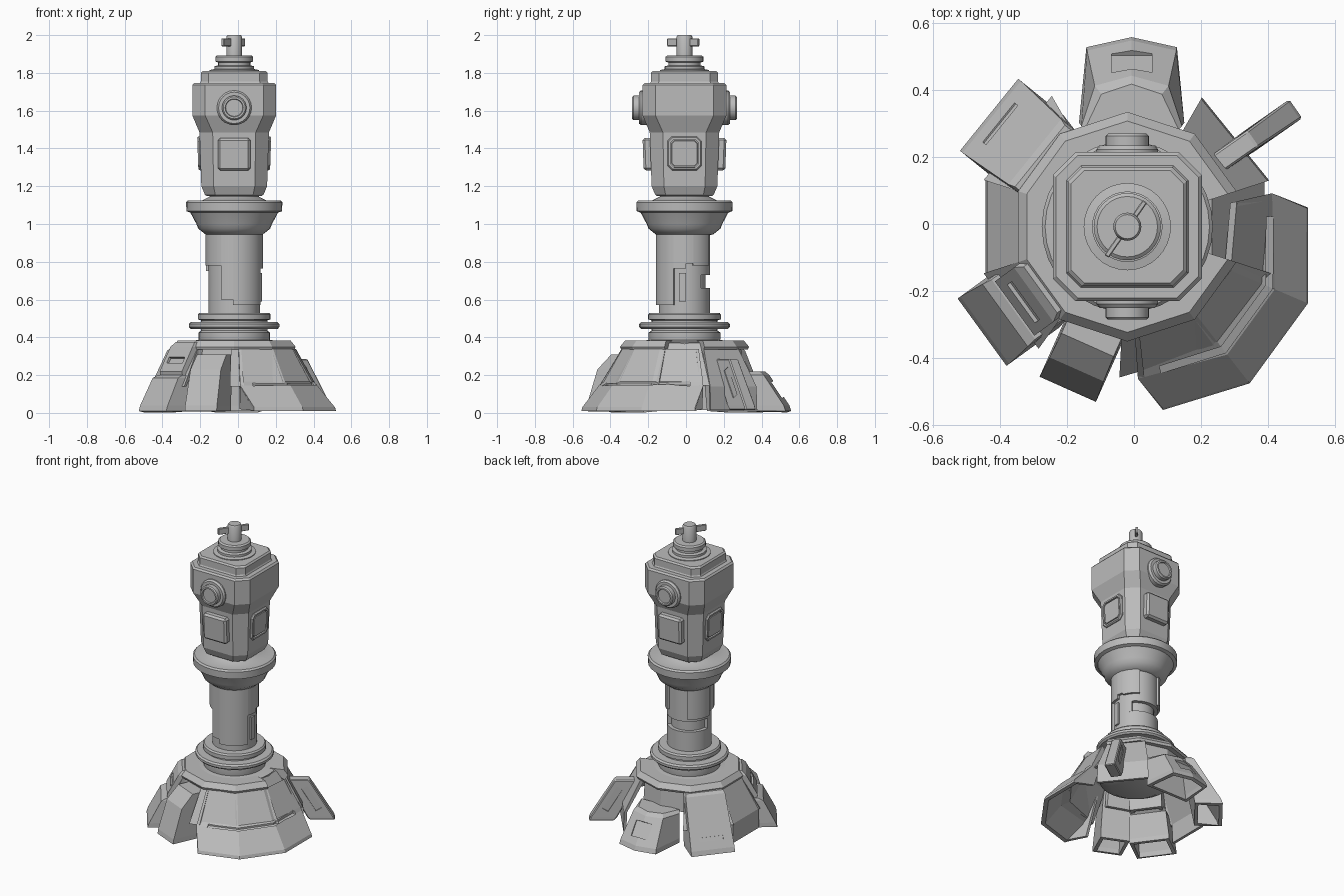
import bpy, bmesh, math
from mathutils import Matrix

if "Cube" in bpy.data.objects:
    bpy.data.objects.remove(bpy.data.objects["Cube"])

CX, CY = -0.02, -0.008          # axis of the tower
mat = bpy.data.materials.new("plain grey")
mat.diffuse_color = (0.5, 0.5, 0.5, 1)
mat.use_nodes = True
mat.node_tree.nodes["Principled BSDF"].inputs["Base Color"].default_value = mat.diffuse_color


def frame(deg=0):
    """Local frame on the axis: x points outward, y sideways."""
    return Matrix.Translation((CX, CY, 0)) @ Matrix.Rotation(math.radians(deg), 4, 'Z')


def make(name, bm, M, smooth=False, bevel=0):
    bmesh.ops.recalc_face_normals(bm, faces=bm.faces)
    me = bpy.data.meshes.new(name)
    bm.to_mesh(me)
    bm.free()
    me.transform(M)
    me.materials.append(mat)
    ob = bpy.data.objects.new(name, me)
    bpy.context.collection.objects.link(ob)
    if smooth:
        bpy.ops.object.select_all(action='DESELECT')
        ob.select_set(True)
        bpy.context.view_layer.objects.active = ob
        bpy.ops.object.shade_smooth_by_angle(angle=math.radians(35))
    if bevel:
        b = ob.modifiers.new("bevel", 'BEVEL')
        b.width, b.segments, b.limit_method = bevel, 1, 'ANGLE'
    return ob


def loft(name, rings, M, bottom=True, **kw):
    """Skin a stack of (z, outline) rings."""
    bm = bmesh.new()
    vs = [[bm.verts.new((x, y, z)) for x, y in pts] for z, pts in rings]
    n = len(vs[0])
    for a, b in zip(vs, vs[1:]):
        for i in range(n):
            j = (i + 1) % n
            bm.faces.new((a[i], a[j], b[j], b[i]))
    if bottom:
        bm.faces.new(vs[0])
    bm.faces.new(vs[-1])
    return make(name, bm, M, **kw)


def lathe(name, prof, n=32, M=None, **kw):
    circ = [(math.cos(2 * math.pi * i / n), math.sin(2 * math.pi * i / n)) for i in range(n)]
    return loft(name, [(z, [(r * c, r * s) for c, s in circ]) for r, z in prof],
                M or frame(), smooth=True, **kw)


def sector(name, angles, prof, scale=None, lean=0, **kw):
    """Sweep a closed (radius, z) outline through angles; scale moves the rim, lean widens the top."""
    bm = bmesh.new()
    full = angles[-1] - angles[0] == 360
    cuts = angles[:-1] if full else angles
    vs = []
    for i, a in enumerate(cuts):
        side = -lean if i == 0 else lean if i == len(cuts) - 1 else 0
        row = []
        for r, z in prof:
            t = math.radians(a + (side if r < 0.5 else 0))
            k = scale[i] if scale and r > 0.44 else 1
            row.append(bm.verts.new((k * r * math.cos(t), k * r * math.sin(t), z)))
        vs.append(row)
    n = len(prof)
    for a, b in zip(vs, vs[1:] + (vs[:1] if full else [])):
        for i in range(n):
            j = (i + 1) % n
            bm.faces.new((a[i], a[j], b[j], b[i]))
    if not full:
        bm.faces.new(vs[0])
        bm.faces.new(vs[-1])
    return make(name, bm, frame(), **kw)


def box(name, size, M, **kw):
    bm = bmesh.new()
    bmesh.ops.create_cube(bm, size=1, matrix=Matrix.Diagonal((*size, 1)))
    return make(name, bm, M, **kw)


def cut(ob, cutter):
    m = ob.modifiers.new("cut", 'BOOLEAN')
    m.operation, m.object, m.solver = 'DIFFERENCE', cutter, 'EXACT'
    cutter.hide_render = True
    cutter.hide_viewport = True


def block(name, deg, rings, bulge=0.0, side=0.0):
    """Hollow foot block, rings are (z, inner, outer, inner half width, outer half width)."""
    out = [(z, [(i, side - wi), (o, side - wo), (o + bulge, side), (o, side + wo), (i, side + wi)])
           for z, i, o, wi, wo in rings]
    ob = loft(name, out, frame(deg), bottom=False)
    s = ob.modifiers.new("wall", 'SOLIDIFY')
    s.thickness, s.offset, s.use_even_offset = 0.022, -1, True
    return ob


def slot(ob, deg, r, z, size, slope, side=0):
    """Cut a shallow slot in a face leaning back by slope degrees."""
    M = frame(deg) @ Matrix.Translation((r, side, z)) @ Matrix.Rotation(math.radians(-slope), 4, 'Y')
    cut(ob, box(ob.name + "_slot_cutter", size, M))


def arc(a, b, step=7.5):
    n = max(1, round((b - a) / step))
    return [a + (b - a) * i / n for i in range(n + 1)]


# base: faceted skirt plates, inner walls between them, lip and core
DECA = [18 + 36 * i for i in range(11)]
SKIRT = [(0.26, 0.375), (0.33, 0.34), (0.45, 0.14), (0.43, 0.14), (0.31, 0.32), (0.24, 0.35)]
LONG = [(0.26, 0.375), (0.33, 0.34), (0.44, 0.14), (0.445, 0.015), (0.425, 0.015), (0.42, 0.14),
        (0.31, 0.32), (0.24, 0.35)]
WALL = [(0.27, 0.36), (0.3, 0.34), (0.31, 0.2), (0.29, 0.2), (0.27, 0.33)]
sector("skirt_back_left", [120, 162], SKIRT)
sector("skirt_front_left", [198, 234], SKIRT)
sector("skirt_front", [267, 306, 342], SKIRT)
sector("skirt_back_right", [18, 60], LONG)
sector("skirt_left", [162, 198], LONG)
sector("back_wall", [60, 90, 120], WALL)
sector("front_wall", [234, 267], WALL)
sector("skirt_right", [-18, 18], [(0.25, 0.375), (0.265, 0.37), (0.43, 0.145), (0.41, 0.145), (0.24, 0.35)])
sector("skirt_lip", DECA[:10], [(0.2, 0.382), (0.315, 0.382), (0.342, 0.35), (0.335, 0.335), (0.2, 0.335)])
lathe("base_core", [(0.15, 0.2), (0.22, 0.24), (0.255, 0.34), (0.255, 0.375), (0.2, 0.385)])

# large front right shield with end walls and a slit running along its ledge
SH = [-79, -52, -23, 6]
WIDE = [0.963, 1.025, 1.012, 0.938]
shield = sector("shield", SH, [(0.578, 0.01), (0.572, 0.03), (0.472, 0.145), (0.435, 0.165), (0.335, 0.338),
                               (0.315, 0.32), (0.41, 0.145), (0.455, 0.125), (0.55, 0.01)], WIDE, lean=7)
cut(shield, sector("shield_slit_cutter", [-77, -52, -23, 4],
                   [(0.465, 0.17), (0.465, 0.138), (0.443, 0.147), (0.443, 0.18)], WIDE))
for name, a, lean, k in (("front", -79, -7, 0.963), ("right", 6, 7, 0.938)):
    END = [(0.57, 0.012), (0.47, 0.143), (0.335, 0.335), (0.32, 0.3), (0.42, 0.02)]
    bm = bmesh.new()
    rows = []
    for inward in (0, 2.5 if a < 0 else -2.5):
        rows.append([bm.verts.new(Matrix.Rotation(math.radians(a + inward + (lean if r < 0.5 else 0)), 3, 'Z').col[0]
                                  * (k * r if r > 0.44 else r)) for r, z in END])
        for v, (r, z) in zip(rows[-1], END):
            v.co.z = z
        bm.faces.new(rows[-1])
    for i in range(5):
        j = (i + 1) % 5
        bm.faces.new((rows[0][i], rows[0][j], rows[1][j], rows[1][i]))
    make("shield_%s_end" % name, bm, frame())

# foot blocks around the skirt
back = block("back_foot", 90, [(0.01, 0.31, 0.535, 0.157, 0.135), (0.04, 0.31, 0.525, 0.157, 0.133),
                               (0.2, 0.3, 0.42, 0.15, 0.11), (0.22, 0.29, 0.395, 0.14, 0.09)], 0.03, -0.013)
slot(back, 90, 0.495, 0.125, (0.03, 0.12, 0.1), 34, -0.013)
left = block("back_left_foot", 141, [(0.01, 0.36, 0.53, 0.138, 0.138), (0.04, 0.355, 0.52, 0.138, 0.138),
                                     (0.33, 0.3, 0.355, 0.125, 0.125), (0.345, 0.29, 0.335, 0.118, 0.118)])
slot(left, 141, 0.492, 0.1, (0.022, 0.15, 0.025), 30)
block("front_left_foot", 216, [(0.01, 0.34, 0.535, 0.124, 0.124), (0.04, 0.34, 0.525, 0.124, 0.124),
                               (0.185, 0.3, 0.45, 0.115, 0.115), (0.2, 0.28, 0.42, 0.11, 0.11)])
head_box = block("front_left_box", 216, [(0.19, 0.25, 0.41, 0.1, 0.1), (0.22, 0.25, 0.415, 0.1, 0.1),
                                         (0.35, 0.24, 0.345, 0.1, 0.1), (0.375, 0.24, 0.32, 0.085, 0.085)])
slot(head_box, 216, 0.384, 0.28, (0.028, 0.14, 0.035), 28)
block("front_foot", 246, [(0.01, 0.33, 0.515, 0.092, 0.092), (0.04, 0.33, 0.51, 0.092, 0.092),
                          (0.23, 0.3, 0.45, 0.088, 0.088), (0.31, 0.28, 0.37, 0.085, 0.085)], side=0.035)

# side fin with slits on both faces
fin = loft("side_fin", [(z, [(i, -w), (o, -w), (o, w), (i, w)]) for z, i, o, w in
                        [(0.015, 0.46, 0.615, 0.034), (0.04, 0.44, 0.605, 0.034), (0.285, 0.31, 0.455, 0.03)]],
           frame(35), bevel=0.006)
for s in (-1, 1):
    slot(fin, 35, 0.47, 0.16, (0.04, 0.03, 0.17), 31, s * 0.042)

# rings at the foot of the column
lathe("lower_collar", [(0.185, 0.37), (0.19, 0.39), (0.19, 0.425), (0.175, 0.435), (0.175, 0.455)])
lathe("wide_ring", [(0.19, 0.445), (0.23, 0.445), (0.24, 0.455), (0.24, 0.47), (0.23, 0.48), (0.18, 0.48)])
lathe("upper_collar", [(0.175, 0.47), (0.175, 0.49), (0.193, 0.495), (0.193, 0.52), (0.185, 0.53), (0.14, 0.53)])

# column with a groove at the back and a raised shell whose lower edge steps up and down
lathe("column", [(0.112, 0.5), (0.112, 0.96)])
SHELL = [(0, 360, 0.5, 0.66, 0.136), (0, 360, 0.73, 0.96, 0.136), (180, 400, 0.655, 0.735, 0.136),
         (18, 60, 0.78, 0.945, 0.15), (120, 180, 0.75, 0.945, 0.15), (180, 243, 0.78, 0.945, 0.152),
         (243, 268, 0.6, 0.945, 0.152), (268, 337, 0.57, 0.945, 0.152), (337, 363, 0.765, 0.945, 0.152),
         (363, 378, 0.79, 0.945, 0.152), (349, 363, 0.59, 0.74, 0.148)]
for k, (a, b, z0, z1, r) in enumerate(SHELL):
    sector("column_shell_%d" % k, arc(a, b), [(0.108, z0), (r, z0), (r, z1), (0.108, z1)], smooth=True)

# flared cup and neck
lathe("cup", [(0.13, 0.94), (0.152, 0.945), (0.19, 0.975), (0.2, 1.0), (0.232, 1.06), (0.253, 1.068),
              (0.255, 1.115), (0.245, 1.125), (0.17, 1.125), (0.13, 1.145), (0.13, 1.16)])


# head: chamfered square body and cap
def square(h, c):
    k = h - c
    return [(h, -k), (h, k), (k, h), (-k, h), (-h, k), (-h, -k), (-k, -h), (k, -h)]


loft("head", [(1.148, square(0.145, 0.05)), (1.155, square(0.155, 0.055)), (1.2, square(0.174, 0.065)),
              (1.485, square(0.184, 0.07)), (1.575, square(0.222, 0.068)), (1.735, square(0.222, 0.068)),
              (1.746, square(0.212, 0.064))], frame())
loft("cap", [(1.74, square(0.185, 0.045)), (1.755, square(0.177, 0.042)), (1.8, square(0.177, 0.042)),
             (1.81, square(0.168, 0.04))], frame())

# round ports and square panels, front and back
PORT = [(0.092, 0.2), (0.092, 0.23), (0.083, 0.242), (0.065, 0.242), (0.065, 0.27), (0.058, 0.277),
        (0.048, 0.277), (0.045, 0.268)]
TURN = Matrix.Rotation(math.pi / 2, 4, 'Y')
for side, deg in (("front", 270), ("back", 90)):
    lathe(side + "_port", PORT, 24, frame(deg) @ Matrix.Translation((0, 0, 1.615)) @ TURN)
    lean = frame(deg) @ Matrix.Translation((0.193, 0, 1.37)) @ Matrix.Rotation(math.radians(2), 4, 'Y')
    box(side + "_panel", (0.052, 0.172, 0.172), lean, bevel=0.012)

# framed hatches, left and right
for side, deg in (("right", 0), ("left", 180)):
    M = frame(deg) @ Matrix.Translation((0.165, 0, 1.375)) @ Matrix.Rotation(math.radians(2), 4, 'Y') @ TURN
    hatch = loft(side + "_hatch", [(0, square(0.09, 0.025)), (0.02, square(0.09, 0.025)),
                                   (0.028, square(0.084, 0.022))], M)
    cut(hatch, loft(side + "_hatch_cutter", [(0.014, square(0.074, 0.018)), (0.05, square(0.074, 0.018))], M))
    loft(side + "_hatch_door", [(0.01, square(0.07, 0.015)), (0.026, square(0.066, 0.014))], M)

# top discs, antenna and vane
lathe("top_disc", [(0.13, 1.8), (0.13, 1.815), (0.105, 1.82), (0.105, 1.835), (0.085, 1.84), (0.085, 1.855),
                   (0.1, 1.86), (0.1, 1.885), (0.09, 1.893), (0.04, 1.893)])
lathe("antenna", [(0.042, 1.88), (0.042, 1.99), (0.036, 2.0)], 20)
box("vane", (0.2, 0.016, 0.042), frame(55) @ Matrix.Translation((-0.008, 0, 1.962)), bevel=0.003)
